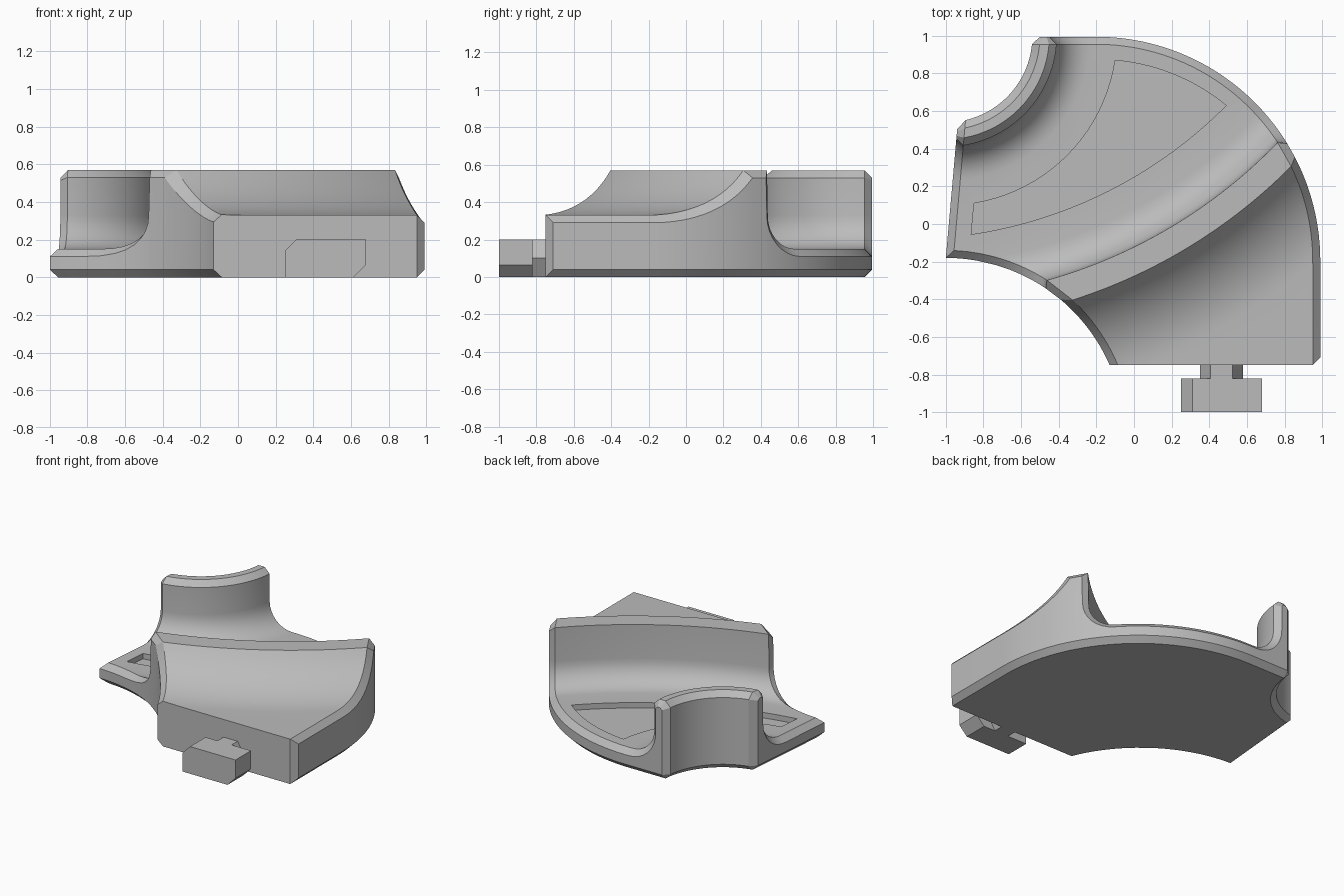
import bpy, bmesh
from math import sin, cos, acos, atan2, pi, sqrt, radians
from mathutils import Vector

if "Cube" in bpy.data.objects:
    bpy.data.objects.remove(bpy.data.objects["Cube"])

grey = bpy.data.materials.new("plain_grey")
grey.use_nodes = True
COLOUR = (0.5, 0.5, 0.5, 1)
grey.diffuse_color = COLOUR
grey.node_tree.nodes["Principled BSDF"].inputs["Base Color"].default_value = COLOUR

CH = 0.04                            # chamfer size
RIDGE_C = Vector((-1.2, 2.33))       # centre of the ridge sweep
POST_C = Vector((-1, 1))             # centre of the notch and post
INNER_C = Vector((-1, -1.13))        # concave side wall
OUTER_C = Vector((-0.2, -0.195))     # convex side wall
INNER_R, OUTER_R = 0.95, 1.19
FLOOR, PLATFORM, TOP = 0.15, 0.33, 0.57
ARC = 32


# plan geometry helpers
def polar(c, r, a):
    return c + Vector((r * cos(a), r * sin(a)))


def arc(c, p, q, n):
    a, b = (atan2(v.y - c.y, v.x - c.x) for v in (p, q))
    ra, rb = (p - c).length, (q - c).length
    return [polar(c, ra + (rb - ra) * i / n, a + (b - a) * i / n) for i in range(n + 1)]


def meet_circles(c, r, c2, r2):
    d = c2 - c
    k = (r * r - r2 * r2 + d.length_squared) / (2 * d.length)
    h = sqrt(max(0, r * r - k * k))
    u = d.normalized()
    n = Vector((-u.y, u.x))
    return max((c + u * k + n * h, c + u * k - n * h), key=lambda p: p.x)


def meet_line(p, d, c, r, sign=-1):
    b = (p - c).dot(d)
    return p + d * (-b + sign * sqrt(b * b - (p - c).length_squared + r * r))


def inner_hit(r, inset):
    return meet_circles(RIDGE_C, r, INNER_C, INNER_R + inset)


# the convex wall runs straight to the front below its centre
def outer_hit(r, inset):
    p = meet_circles(RIDGE_C, r, OUTER_C, OUTER_R - inset)
    if p.y < OUTER_C.y:
        x = OUTER_C.x + OUTER_R - inset
        p = Vector((x, RIDGE_C.y - sqrt(r * r - (x - RIDGE_C.x) ** 2)))
    return p


LEFT_P = Vector((-1, -0.18))
LEFT_D = (Vector((-0.94, 0.5)) - LEFT_P).normalized()
LEFT_N = Vector((LEFT_D.y, -LEFT_D.x))


def left_hit(r, inset):
    return meet_line(LEFT_P + LEFT_N * inset, LEFT_D, POST_C, r)


def back_hit(r, inset):
    return meet_line(OUTER_C + Vector((0, OUTER_R - inset)), Vector((-1, 0)), POST_C, r)


# profiles as (radius, height), shrunk into the solid by off
def ridge_profile(off):
    end, run, rise = 3.33, 0.46, TOP - PLATFORM
    r = (run ** 2 + rise ** 2) / (2 * rise)
    amax = acos((r - rise + off) / (r + off))
    pts = [(4, PLATFORM - off)]
    for i in range(13):
        a = amax * i / 12
        pts.append((end - (r + off) * sin(a), PLATFORM + r - (r + off) * cos(a)))
    pts.append((2.73 + off, TOP - off))
    f = 0.175
    for i in range(9):
        a = pi / 2 * i / 8
        pts.append((2.55 + (f + off) * cos(a), FLOOR + f - (f + off) * sin(a)))
    return pts


def post_profile(off):
    f, pts = 0.18, []
    for i in range(9):
        a = pi / 2 * i / 8
        pts.append((0.77 - (f + off) * sin(a), FLOOR + f - (f + off) * cos(a)))
    if off:
        return pts + [(0.55, 0.515), (0.535, 0.53), (0.515, 0.53), (0.5, 0.515), (0.5, CH), (0.5, CH)]
    return pts + [(0.59, 0.53), (0.55, TOP), (0.5, TOP), (0.46, 0.53), (0.46, CH), (0.5, 0)]


bm = bmesh.new()


def face(pts):
    clean = [p for i, p in enumerate(pts) if (p - pts[i - 1]).length > 1e-5]
    if len(clean) > 2:
        bm.faces.new([bm.verts.new(p) for p in clean])


def strip(a, b):
    for i in range(len(a) - 1):
        face([a[i], a[i + 1], b[i + 1], b[i]])


def up(pts, z):
    return [Vector((p.x, p.y, z)) for p in pts]


# swept top surfaces
def sweep(profile, c, hit_a, hit_b):
    rows = [up(arc(c, hit_a(r, CH), hit_b(r, CH), ARC), z) for r, z in profile]
    for a, b in zip(rows, rows[1:]):
        strip(a, b)
    return rows


ridge = sweep(ridge_profile(0), RIDGE_C, inner_hit, outer_hit)
post = sweep(post_profile(0), POST_C, left_hit, back_hit)


# side walls with chamfers above and below
def corner_path(side, inset):
    if side == 0:
        end = meet_line(LEFT_P + LEFT_N * inset, LEFT_D, INNER_C, INNER_R + inset, 1)
        return arc(INNER_C, inner_hit(2.55, inset), end, 3)[1:]
    end = OUTER_C + Vector((0, OUTER_R - inset))
    return arc(OUTER_C, outer_hit(2.55, inset), end, 24)[1:]


floor_edges, bottoms = [], []
for side, hit, post_hit in ((0, inner_hit, left_hit), (1, outer_hit, back_hit)):
    end = -side
    low = ridge_profile(CH)
    rim = corner_path(side, CH)
    skirt = [up([hit(r, 0)], z)[0] for r, z in low] + up(corner_path(side, 0), FLOOR - CH)
    tops = [row[end] for row in ridge] + up(rim, FLOOR)
    tail = [up([post_hit(r, 0)], z)[0] for r, z in post_profile(CH)]
    strip(tops + [row[end] for row in post], skirt + tail)
    foot = up(skirt, CH)
    base = up([hit(r, CH) for r, z in low] + rim, 0)
    strip(skirt, foot)
    strip(foot + tail[-1:], base + [post[-1][end]])
    face([skirt[-1]] + tail + [foot[-1]])
    floor_edges.append(up(rim, FLOOR))
    bottoms.append(base)

# channel floor and underside
face(ridge[-1] + floor_edges[1] + post[0][::-1] + floor_edges[0][::-1])
face(bottoms[0] + post[-1] + bottoms[1][::-1])
bmesh.ops.remove_doubles(bm, verts=bm.verts, dist=1e-4)

# flat front end and its chamfered corner
for co, no in (((0, -0.75, 0), (0, -1, 0)), ((0.95, -0.75, 0), (1, -1, 0))):
    bmesh.ops.bisect_plane(bm, geom=bm.verts[:] + bm.edges[:] + bm.faces[:], dist=1e-5,
                           plane_co=co, plane_no=no, clear_outer=True)
    bmesh.ops.holes_fill(bm, edges=[e for e in bm.edges if e.is_boundary], sides=0)


def finish(mesh, name):
    bmesh.ops.recalc_face_normals(mesh, faces=mesh.faces)
    me = bpy.data.meshes.new(name)
    mesh.to_mesh(me)
    mesh.free()
    me.materials.append(grey)
    ob = bpy.data.objects.new(name, me)
    bpy.context.collection.objects.link(ob)
    return ob


def prism(name, outline, move, depth):
    b = bmesh.new()
    f = b.faces.new([b.verts.new(p) for p in outline])
    ext = bmesh.ops.extrude_face_region(b, geom=[f], use_keep_orig=True)["geom"]
    bmesh.ops.translate(b, vec=Vector(move) * depth,
                        verts=[v for v in ext if isinstance(v, bmesh.types.BMVert)])
    return finish(b, name)


body = finish(bm, "body")

# shallow recess in the channel floor
a, b, c, d = (Vector(p) for p in ((-0.85, 0.11), (-0.1, 0.87), (0.49, 0.63), (-0.865, -0.055)))
outline = arc(POST_C, a, b, 20)[:-1] + arc(OUTER_C, b, c, 10)[:-1] + arc(RIDGE_C, c, d, 20)
cutter = prism("recess_cutter", up(outline, FLOOR - 0.04), (0, 0, 1), 0.1)
cutter.hide_render = True
cut = body.modifiers.new("recess", 'BOOLEAN')
cut.operation, cut.object, cut.solver = 'DIFFERENCE', cutter, 'EXACT'

bpy.ops.object.select_all(action='DESELECT')
body.select_set(True)
bpy.context.view_layer.objects.active = body
bpy.ops.object.modifier_apply(modifier="recess")
bpy.data.objects.remove(cutter)
bpy.ops.object.shade_smooth_by_angle(angle=radians(25))

# connector: hexagonal neck and clipped block
neck = [(0.465 + 0.115 * cos(i * pi / 3), -0.83, 0.1 + 0.1155 * sin(i * pi / 3)) for i in range(6)]
prism("connector_neck", neck, (0, 1, 0), 0.09)
block = [(0.25, 0), (0.25, 0.14), (0.31, 0.2), (0.68, 0.2), (0.68, 0.065), (0.615, 0)]
prism("connector_block", [(x, -1, z) for x, z in block], (0, 1, 0), 0.18)
